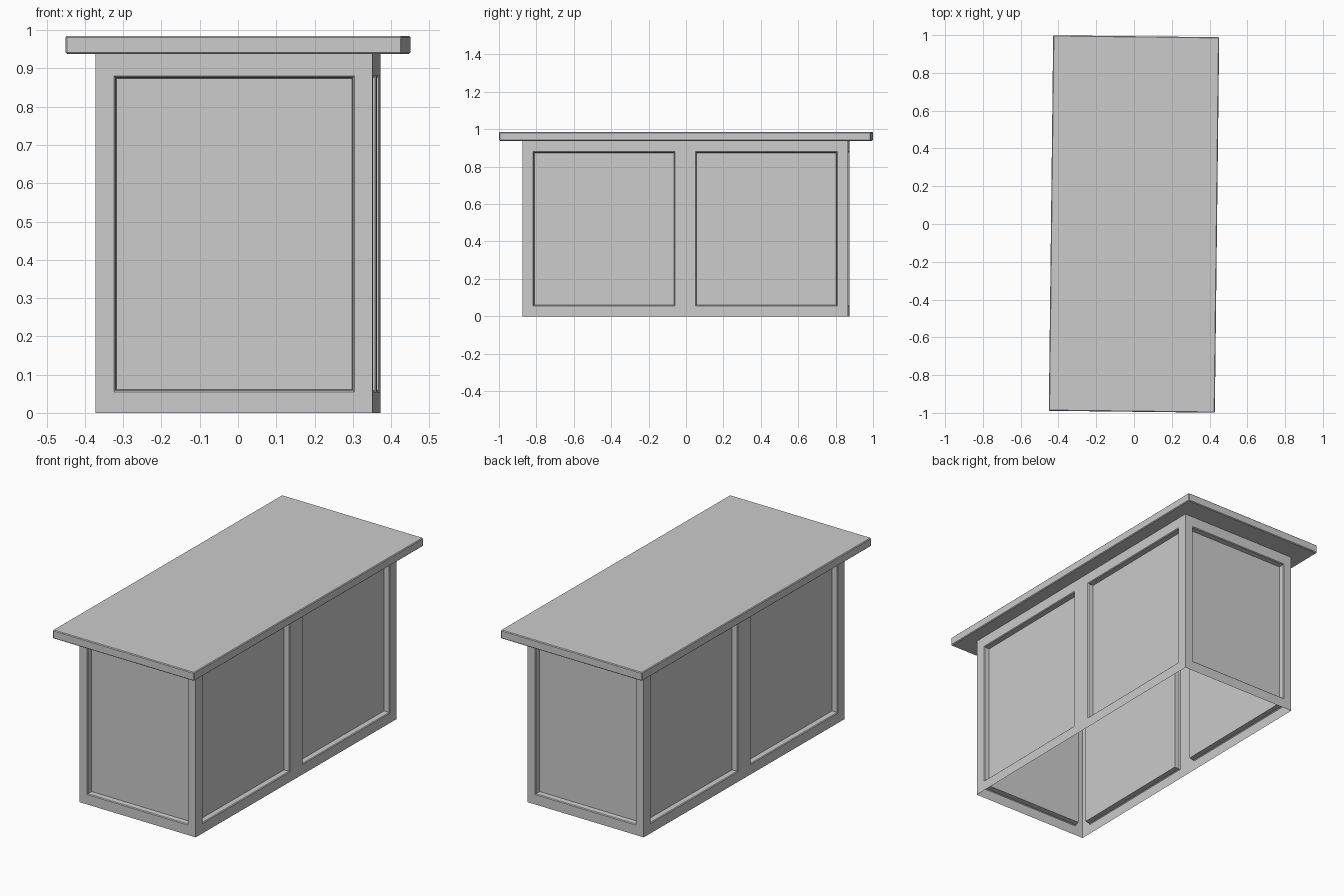
import bpy, bmesh
from mathutils import Matrix, Vector
from math import pi

if "Cube" in bpy.data.objects:
    bpy.data.objects.remove(bpy.data.objects["Cube"])

TURN = -0.0116                    # the whole piece stands slightly turned
W, L, H = 0.724, 1.742, 0.938     # cabinet body
TOP_W, TOP_L, TOP_Z = 0.879, 1.988, 0.985
ZS = [0.0, 0.055, 0.88, H]        # rail heights


def finish(bm, name):
    me = bpy.data.meshes.new(name)
    bm.to_mesh(me)
    bm.free()
    ob = bpy.data.objects.new(name, me)
    ob.rotation_euler.z = TURN
    bpy.context.collection.objects.link(ob)
    return ob


def add_wall(bm, us, dist, angle):
    """Wall facing -y before turning; odd columns of the middle row are panels."""
    rot = Matrix.Rotation(angle, 4, 'Z')
    grid = [[bm.verts.new(rot @ Vector((u, -dist, z))) for z in ZS] for u in us]
    panels = []
    for i in range(len(us) - 1):
        for j in range(3):
            f = bm.faces.new((grid[i][j], grid[i + 1][j],
                              grid[i + 1][j + 1], grid[i][j + 1]))
            if j == 1 and i % 2 == 1:
                panels.append(f)
    return panels


# Cabinet body: open shell with recessed panels on all four sides
bm = bmesh.new()
end_us = [-W / 2, -0.314, 0.314, W / 2]
side_us = [-L / 2, -0.813, -0.055, 0.055, 0.813, L / 2]
panels = []
for k in range(4):
    us, dist = (end_us, L / 2) if k % 2 == 0 else (side_us, W / 2)
    panels += add_wall(bm, us, dist, k * pi / 2)
bm.normal_update()
# Small chamfer, then the steep recess wall
for thick, depth in ((0.004, -0.004), (0.002, -0.028)):
    bmesh.ops.inset_individual(bm, faces=panels, thickness=thick, depth=depth,
                               use_even_offset=True)
    bm.normal_update()
bmesh.ops.remove_doubles(bm, verts=bm.verts, dist=1e-4)
finish(bm, "cabinet_body")

# Counter top: overhanging slab with a small edge bevel
bm = bmesh.new()
bmesh.ops.create_cube(bm, size=1, matrix=Matrix.Translation((0, 0, (H + TOP_Z) / 2))
                      @ Matrix.Diagonal((TOP_W, TOP_L, TOP_Z - H, 1)))
top = finish(bm, "counter_top")
bev = top.modifiers.new("edge_bevel", 'BEVEL')
bev.width = 0.004
bev.segments = 1
